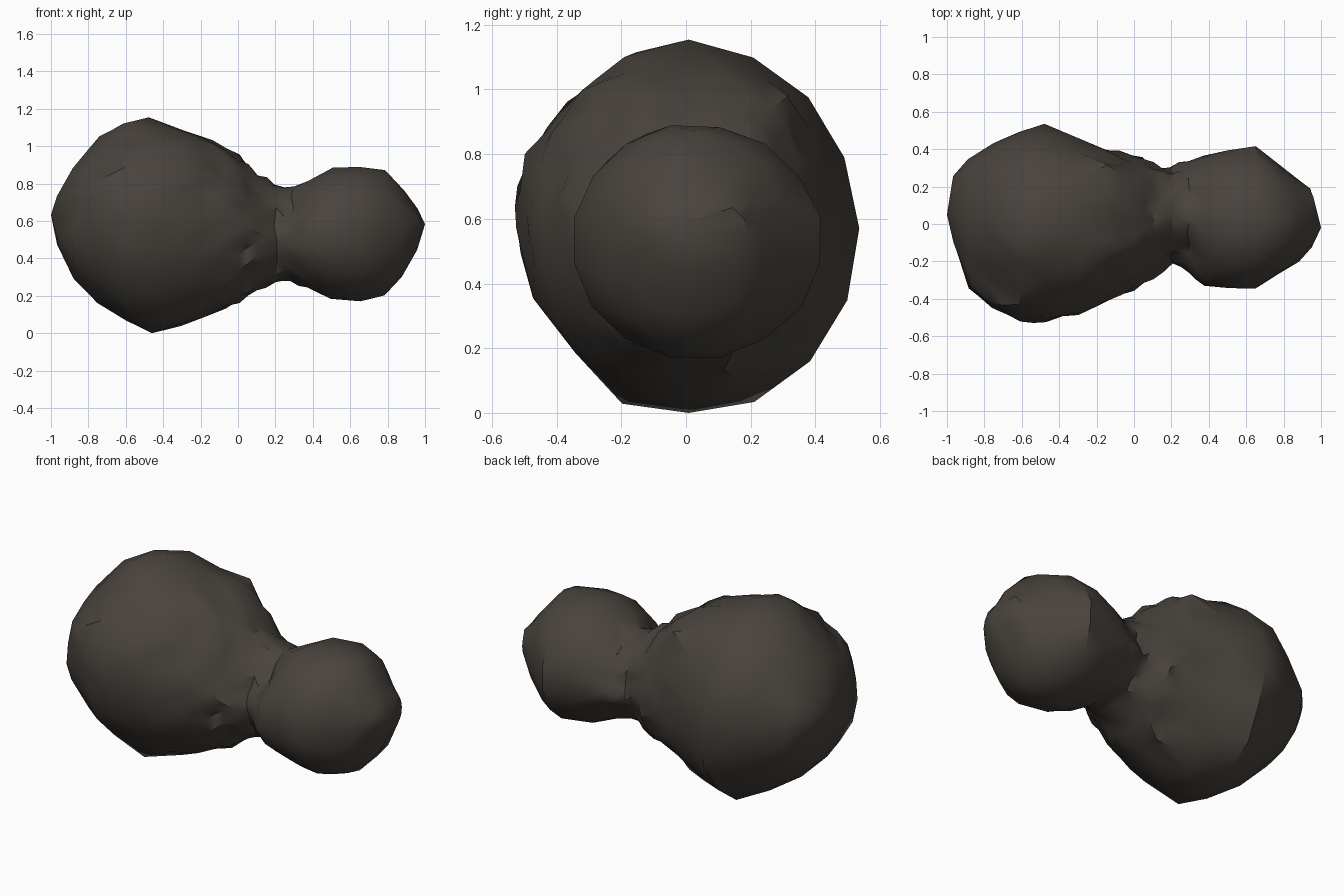
import bpy
import bmesh
import math
import random
from mathutils import Vector, noise

random.seed(7)
cube = bpy.data.objects.get("Cube")
if cube:
    bpy.data.objects.remove(cube)

SIDES = 16

# Outlines along the long axis: (x, height) and (x, depth)
TOP = [(-1, .65), (-.95, .79), (-.9, .88), (-.75, 1.07), (-.63, 1.14), (-.47, 1.17), (-.08, 1.04),
       (.12, .85), (.3, .79), (.47, .9), (.6, .92), (.77, .9), (.91, .75), (1, .6)]
BOTTOM = [(-1, .65), (-.95, .45), (-.9, .32), (-.73, .15), (-.46, 0), (-.07, .13), (.13, .26),
          (.22, .29), (.35, .27), (.47, .2), (.68, .18), (.83, .24), (.91, .35), (1, .6)]
BACK = [(-1, .05), (-.95, .31), (-.64, .5), (-.47, .54), (-.25, .44), (0, .37), (.2, .29),
        (.34, .36), (.66, .42), (.76, .33), (.95, .19), (1, -.02)]
FRONT = [(-1, .05), (-.92, -.28), (-.85, -.4), (-.6, -.53), (-.5, -.53), (-.31, -.49), (0, -.36),
         (.18, -.23), (.25, -.24), (.38, -.34), (.65, -.36), (.93, -.17), (1, -.02)]
STATIONS = [-.96, -.88, -.75, -.61, -.47, -.3, -.14, 0, .1, .2, .29,
            .38, .5, .65, .78, .88, .95]


def sample(outline, x):
    """Linear reading of an outline at x."""
    for (xa, va), (xb, vb) in zip(outline, outline[1:]):
        if x <= xb:
            return va + (vb - va) * (x - xa) / (xb - xa)
    return outline[-1][1]


def add_ring(bm, x, turn):
    """One closed cross-section of the body."""
    top, bottom = sample(TOP, x), sample(BOTTOM, x)
    back, front = sample(BACK, x), sample(FRONT, x)
    ring = []
    for i in range(SIDES):
        angle = math.tau * (i + turn) / SIDES
        grow = random.uniform(.98, 1.015)
        y = (back + front) / 2 + (back - front) / 2 * math.cos(angle) * grow
        z = (top + bottom) / 2 + (top - bottom) / 2 * math.sin(angle) * grow
        ring.append(bm.verts.new((x + random.uniform(-.01, .01), y, z)))
    return ring


def bridge(bm, a, b, staggered):
    """Triangles between two rings that are half a step apart."""
    for i in range(SIDES):
        j = (i + 1) % SIDES
        if staggered:
            bm.faces.new((a[i], a[j], b[i]))
            bm.faces.new((a[j], b[j], b[i]))
        else:
            bm.faces.new((a[i], b[j], b[i]))
            bm.faces.new((a[i], a[j], b[j]))


def press(bm, centre, radius, push):
    """Push the surface softly around a point."""
    for v in bm.verts:
        near = 1 - (v.co - Vector(centre)).length / radius
        if near > 0:
            v.co += Vector(push) * near


def craggy(co):
    """How rough the surface is at a point: the neck and the front of the large lobe."""
    neck = min(1, (co.x + .28) * 5, (.38 - co.x) * 8)
    face = min(1, (.1 - co.x) * 5, (co.x + .9) * 5, -co.y * 4, (co.z - .4) * 5)
    return max(0, neck, face * .7)


def roughen(bm):
    """Finer, broken ground where the body is craggy."""
    edges = [e for e in bm.edges if all(craggy(v.co) > 0 for v in e.verts)]
    bmesh.ops.subdivide_edges(bm, edges=edges, cuts=1)
    bmesh.ops.triangulate(bm, faces=bm.faces[:])
    axis = Vector((.1, .02, .56))
    for v in bm.verts:
        out = v.co - axis
        out.x = 0
        v.co += out.normalized() * (noise.noise(v.co * 11) - .1) * .04 * craggy(v.co)


# Body: large lobe, neck and small lobe in one skin
bm = bmesh.new()
rings = [add_ring(bm, x, .5 * (k % 2)) for k, x in enumerate(STATIONS)]
for k in range(len(rings) - 1):
    bridge(bm, rings[k], rings[k + 1], k % 2 == 0)
for ring, tip in ((rings[0], (-1, .05, .65)), (rings[-1], (1, -.02, .6))):
    pole = bm.verts.new(tip)
    for i in range(SIDES):
        bm.faces.new((ring[i], ring[(i + 1) % SIDES], pole))

# Short groove on the upper front of the large lobe, with a swelling below it
press(bm, (-.75, -.25, .97), .17, (.02, .05, -.06))
press(bm, (-.5, -.3, 1.03), .16, (0, .02, -.03))
press(bm, (-.78, -.4, .8), .2, (-.02, -.02, .03))
# Flattened upper front of the neck
press(bm, (-.1, -.28, .88), .2, (.01, .03, -.03))
press(bm, (.24, -.18, .72), .24, (0, .07, -.03))
# Cut-back underside and raised back shoulder of the large lobe
press(bm, (-.5, -.4, .2), .2, (0, .03, .03))
press(bm, (-.15, .27, .93), .26, (0, .02, .07))
roughen(bm)
bmesh.ops.recalc_face_normals(bm, faces=bm.faces[:])

# Rest the body on the ground
lowest = min(v.co.z for v in bm.verts)
bmesh.ops.translate(bm, verts=bm.verts[:], vec=(0, 0, -lowest))
mesh = bpy.data.meshes.new("rock_body")
bm.to_mesh(mesh)
bm.free()
body = bpy.data.objects.new("rock_body", mesh)
bpy.context.collection.objects.link(body)

# Dark dusty rock
rock = bpy.data.materials.new("dark brown rock")
rock.use_nodes = True
colour = (.066, .056, .047, 1)
rock.diffuse_color = colour
rock.node_tree.nodes["Principled BSDF"].inputs["Base Color"].default_value = colour
rock.node_tree.nodes["Principled BSDF"].inputs["Roughness"].default_value = .9
mesh.materials.append(rock)

bpy.context.view_layer.objects.active = body
body.select_set(True)
bpy.ops.object.shade_smooth_by_angle(angle=math.radians(35))
